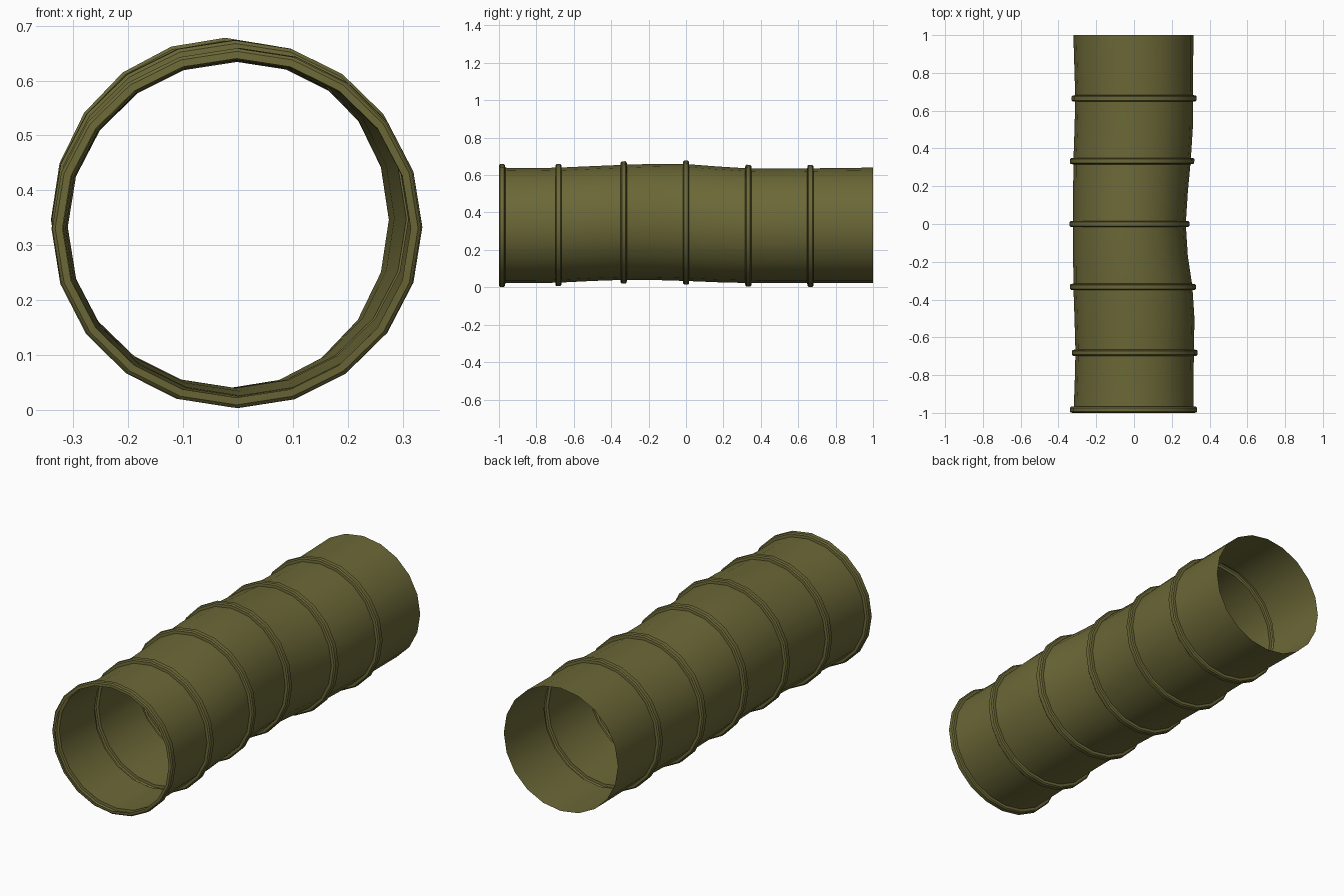
import bpy, bmesh
from math import sin, cos, pi, radians

cube = bpy.data.objects.get("Cube")
if cube:
    bpy.data.objects.remove(cube, do_unlink=True)

SIDES = 20
RIB_HEIGHT = 0.019
RIB_HALF = 0.017
RIBS = (-0.983, -0.682, -0.333, 0.0, 0.333, 0.665)

# Slightly crushed tube: y, left x, right x, bottom z, top z
STATIONS = [
    (-1.00, -0.320, 0.315, 0.022, 0.640),
    (-0.84, -0.314, 0.315, 0.022, 0.637),
    (-0.68, -0.310, 0.317, 0.025, 0.640),
    (-0.50, -0.315, 0.320, 0.034, 0.648),
    (-0.33, -0.321, 0.309, 0.040, 0.655),
    (-0.17, -0.322, 0.285, 0.039, 0.660),
    (0.00, -0.322, 0.274, 0.034, 0.659),
    (0.17, -0.322, 0.285, 0.027, 0.646),
    (0.33, -0.321, 0.300, 0.023, 0.636),
    (0.50, -0.315, 0.311, 0.022, 0.634),
    (0.67, -0.311, 0.313, 0.022, 0.636),
    (1.00, -0.321, 0.314, 0.022, 0.640),
]


def section(y):
    """Interpolated extents of the tube at y."""
    for a, b in zip(STATIONS, STATIONS[1:]):
        if y <= b[0]:
            t = (y - a[0]) / (b[0] - a[0])
            return [p + (q - p) * t for p, q in zip(a[1:], b[1:])]
    return STATIONS[-1][1:]


# Lengthwise profile: plain wall between ribs, stepped out at each rib
profile = [(s[0], 0) for s in STATIONS
           if all(abs(s[0] - r) > 2 * RIB_HALF for r in RIBS)]
for r in RIBS:
    for side in (-1, 1):
        profile += [(r + side * RIB_HALF, 0),
                    (r + side * RIB_HALF * 0.93, RIB_HEIGHT * 0.7),
                    (r + side * RIB_HALF * 0.6, RIB_HEIGHT)]
profile.sort()

# Skin the rings into one open shell
bm = bmesh.new()
rings = []
for y, lift in profile:
    left, right, low, high = section(y)
    cx, cz = (left + right) / 2, (low + high) / 2
    rx, rz = (right - left) / 2 + lift, (high - low) / 2 + lift
    rings.append([bm.verts.new((cx + rx * cos(2 * pi * i / SIDES), y,
                                cz + rz * sin(2 * pi * i / SIDES)))
                  for i in range(SIDES)])
for a, b in zip(rings, rings[1:]):
    for i in range(SIDES):
        j = (i + 1) % SIDES
        bm.faces.new((a[i], b[i], b[j], a[j]))
mesh = bpy.data.meshes.new("ribbed_tube")
bm.to_mesh(mesh)
bm.free()

# Olive paint
olive = bpy.data.materials.new("olive")
olive.use_nodes = True
colour = (0.147, 0.138, 0.038, 1)
olive.diffuse_color = colour
olive.node_tree.nodes["Principled BSDF"].inputs["Base Color"].default_value = colour
mesh.materials.append(olive)

tube = bpy.data.objects.new("ribbed_tube", mesh)
bpy.context.collection.objects.link(tube)
bpy.ops.object.select_all(action="DESELECT")
tube.select_set(True)
bpy.context.view_layer.objects.active = tube
bpy.ops.object.shade_smooth_by_angle(angle=radians(30))
